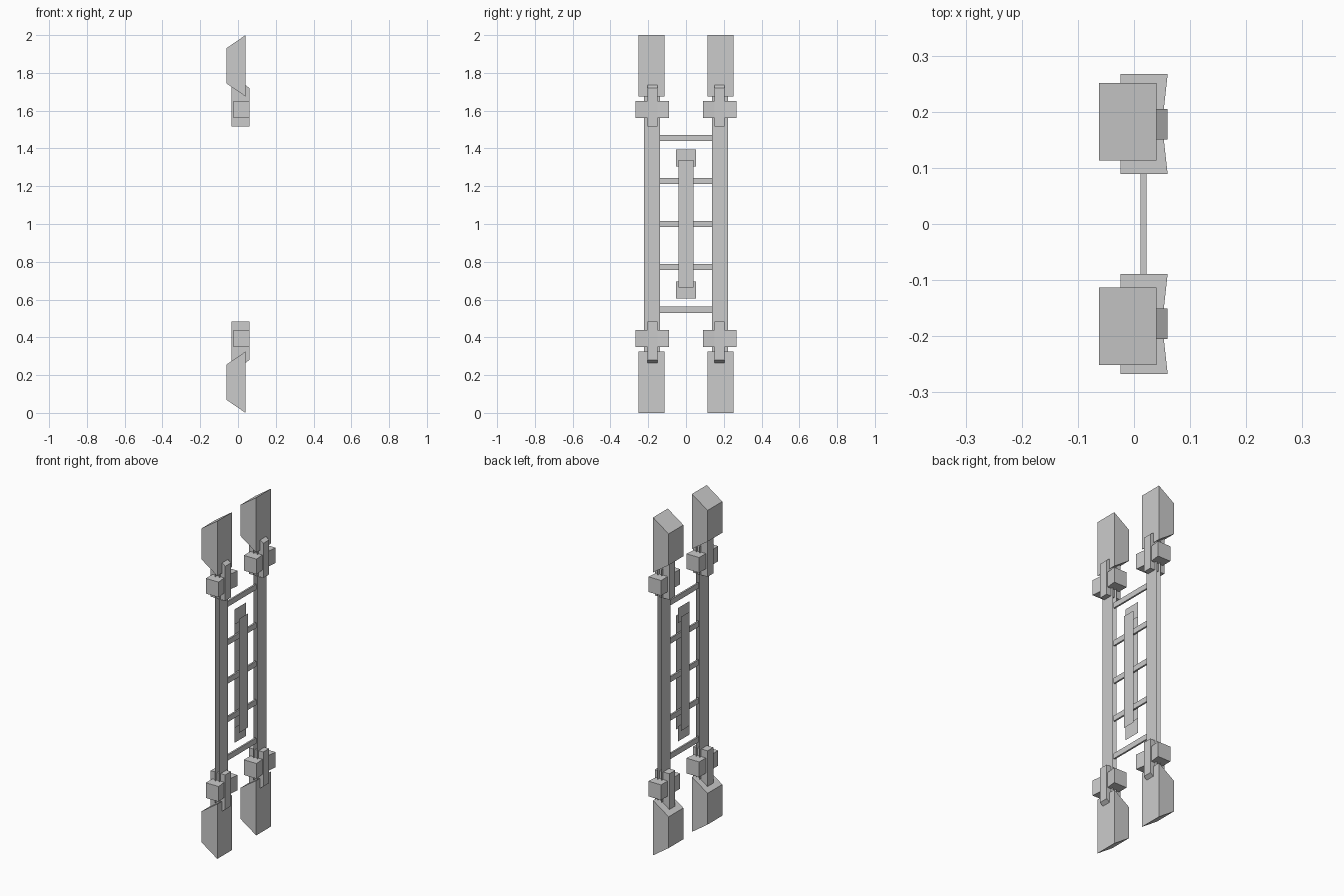
import bpy
import bmesh

default = bpy.data.objects.get("Cube")
if default:
    bpy.data.objects.remove(default, do_unlink=True)

grey = bpy.data.materials.new("plain grey")
grey.use_nodes = True
GREY = (0.6, 0.6, 0.6, 1.0)
grey.diffuse_color = GREY
grey.node_tree.nodes["Principled BSDF"].inputs["Base Color"].default_value = GREY

SIDES = (("front", -1), ("back", 1))
ENDS = (("lower", -1), ("upper", 1))


def finish(name, bm):
    mesh = bpy.data.meshes.new(name)
    bm.to_mesh(mesh)
    bm.free()
    mesh.materials.append(grey)
    obj = bpy.data.objects.new(name, mesh)
    bpy.context.scene.collection.objects.link(obj)
    return obj


def prism(name, points, offset):
    """Extrude a closed outline along an offset vector."""
    bm = bmesh.new()
    face = bm.faces.new([bm.verts.new(p) for p in points])
    ext = bmesh.ops.extrude_face_region(bm, geom=[face], use_keep_orig=True)
    moved = [g for g in ext["geom"] if isinstance(g, bmesh.types.BMVert)]
    bmesh.ops.translate(bm, vec=offset, verts=moved)
    bmesh.ops.recalc_face_normals(bm, faces=bm.faces)
    return finish(name, bm)


def sheets(name, levels, y0, y1, z0, z1):
    """Upright flat sheets at the given x levels; the last one faces +x."""
    bm = bmesh.new()
    for i, x in enumerate(levels):
        ring = [(x, y0, z0), (x, y1, z0), (x, y1, z1), (x, y0, z1)]
        if i < len(levels) - 1:
            ring.reverse()
        bm.faces.new([bm.verts.new(p) for p in ring])
    return finish(name, bm)


def rung(name, x0, x1, half, z0, z1):
    """Thin rectangular tube with open ends between the rails."""
    bm = bmesh.new()
    ring = [(x0, z0), (x1, z0), (x1, z1), (x0, z1)]
    near = [bm.verts.new((x, -half, z)) for x, z in ring]
    far = [bm.verts.new((x, half, z)) for x, z in ring]
    for i in range(4):
        j = (i + 1) % 4
        bm.faces.new((near[i], near[j], far[j], far[i]))
    bmesh.ops.recalc_face_normals(bm, faces=bm.faces)
    return finish(name, bm)


# Profiles; heights are measured from the middle of the model
WEDGE = [(-0.062, 0.745), (0.04, 0.675), (0.04, 1.0), (-0.062, 0.93)]
BRACKET = [(-0.035, 0.515), (0.06, 0.515), (0.06, 0.72), (0.04, 0.735), (-0.035, 0.735)]
CLAMP = [(-0.024, -0.089), (0.06, -0.089), (0.053, -0.026),
         (0.053, 0.026), (0.06, 0.089), (-0.024, 0.089)]

for side, s in SIDES:
    # Long rails made of two open sheets
    lo, hi = sorted((s * 0.137, s * 0.222))
    sheets(side + "_rail", (0.006, 0.03), lo, hi, 0.31, 1.69)
    for end, e in ENDS:
        # Slanted end blocks
        prism(f"{side}_{end}_end_block",
              [(x, s * 0.182 - 0.069, 1 + e * z) for x, z in WEDGE], (0, 0.138, 0))
        # Upright brackets
        prism(f"{side}_{end}_bracket",
              [(x, s * 0.178 - 0.027, 1 + e * z) for x, z in BRACKET], (0, 0.054, 0))
        # Cross clamps with a shallow groove on the outer face
        prism(f"{side}_{end}_clamp",
              [(x, s * 0.178 + y, 1 + e * 0.56) for x, y in CLAMP], (0, 0, e * 0.09))

# Rungs
for i in range(5):
    z = 0.546 + i * 0.2275
    rung(f"rung_{i + 1}", 0.012, 0.022, 0.14, z - 0.016, z + 0.016)

# Centre bar and its end plates
sheets("centre_bar", (0.005, 0.036), -0.04, 0.04, 0.665, 1.34)
for end, e in ENDS:
    lo, hi = sorted((1 + e * 0.305, 1 + e * 0.395))
    sheets(end + "_bar_plate", (0.015,), -0.052, 0.052, lo, hi)
